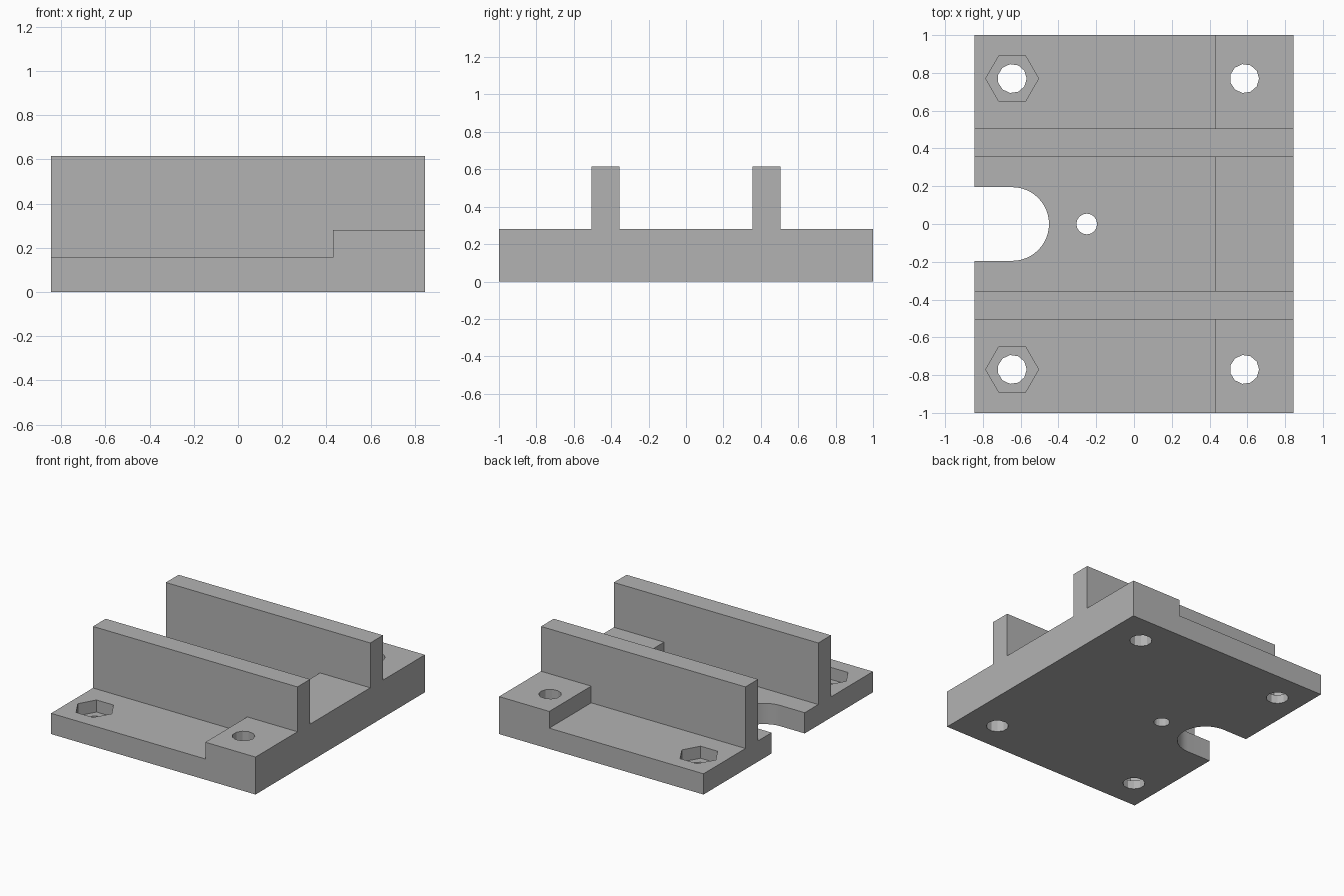
import bpy, bmesh, math
from mathutils import Matrix

cube = bpy.data.objects.get("Cube")
if cube:
    bpy.data.objects.remove(cube, do_unlink=True)

HALF_X, FLOOR, STEP, TOP = 0.845, 0.155, 0.28, 0.615
WALL_IN, WALL_OUT = 0.355, 0.505
STEP_X = 0.43
HEX_X, HOLE_X, HOLE_Y = -0.645, 0.585, 0.77

grey = bpy.data.materials.new("plain grey")
grey.use_nodes = True
grey.diffuse_color = (0.45, 0.45, 0.45, 1)
grey.node_tree.nodes["Principled BSDF"].inputs["Base Color"].default_value = grey.diffuse_color


def to_object(bm, name):
    bmesh.ops.recalc_face_normals(bm, faces=bm.faces)
    mesh = bpy.data.meshes.new(name)
    bm.to_mesh(mesh)
    bm.free()
    mesh.materials.append(grey)
    obj = bpy.data.objects.new(name, mesh)
    bpy.context.collection.objects.link(obj)
    return obj


def extrude(name, points, offset):
    bm = bmesh.new()
    face = bm.faces.new([bm.verts.new(p) for p in points])
    moved = bmesh.ops.extrude_face_region(bm, geom=[face])["geom"]
    bmesh.ops.translate(bm, vec=offset,
                        verts=[v for v in moved if isinstance(v, bmesh.types.BMVert)])
    # keep the starting cap so the solid stays closed
    if not face.is_valid:
        bm.faces.new([v for v in bm.verts][:len(points)])
    return to_object(bm, name)


def box(name, x0, x1, y0, y1, z0, z1):
    return extrude(name, [(x0, y0, z0), (x1, y0, z0), (x1, y1, z0), (x0, y1, z0)],
                   (0, 0, z1 - z0))


def prism(name, x, y, radius, sides, z0=-0.1, turn=0.0):
    bm = bmesh.new()
    place = Matrix.Translation((x, y, z0 + 0.5)) @ Matrix.Rotation(turn, 4, "Z")
    ring = [place @ Matrix.Rotation(math.tau * i / sides, 4, "Z") for i in range(sides)]
    pts = [m @ Matrix.Translation((radius, 0, -0.5)) for m in ring]
    bm.free()
    return extrude(name, [m.translation[:] for m in pts], (0, 0, 1))


# Base and both upright rails, one cross-section run along x
half = [(1, 0), (1, STEP), (WALL_OUT, STEP), (WALL_OUT, TOP), (WALL_IN, TOP), (WALL_IN, STEP)]
section = half + [(-y, z) for y, z in reversed(half)]
bracket = extrude("bracket_body", [(-HALF_X, y, z) for y, z in section], (2 * HALF_X, 0, 0))

# Lowered floors beside and between the rails
cutters = [box("floor_cut", -1, STEP_X, y0, y1, FLOOR, 0.9)
           for y0, y1 in ((-1.2, -WALL_OUT), (-WALL_IN, WALL_IN), (WALL_OUT, 1.2))]

# Round-ended slot open to one end
arc = [math.radians(-90 + 180 * i / 24) for i in range(25)]
slot = [(-0.645 + 0.195 * math.cos(a), 0.195 * math.sin(a), -0.1) for a in arc]
cutters.append(extrude("slot_cut", slot + [(-1, 0.195, -0.1), (-1, -0.195, -0.1)], (0, 0, 0.9)))

# Screw holes, nut pockets and the small centre hole
for y in (-HOLE_Y, HOLE_Y):
    cutters.append(prism("hole_cut", HOLE_X, y, 0.077, 11))
    cutters.append(prism("hole_cut", HEX_X, y, 0.077, 11))
    cutters.append(prism("nut_cut", HEX_X, y, 0.14, 6, z0=0.065))
cutters.append(prism("pin_cut", -0.25, 0, 0.055, 16))

for cutter in cutters:
    mod = bracket.modifiers.new(cutter.name, "BOOLEAN")
    mod.operation = "DIFFERENCE"
    mod.solver = "EXACT"
    mod.object = cutter

# Bake the cuts and drop the helpers
graph = bpy.context.evaluated_depsgraph_get()
baked = bpy.data.meshes.new_from_object(bracket.evaluated_get(graph))
bracket.modifiers.clear()
bracket.data = baked
for cutter in cutters:
    bpy.data.objects.remove(cutter, do_unlink=True)

# Smooth only the shallow facets of the slot end
bpy.context.view_layer.objects.active = bracket
bracket.select_set(True)
bpy.ops.object.shade_smooth_by_angle(angle=math.radians(20))
